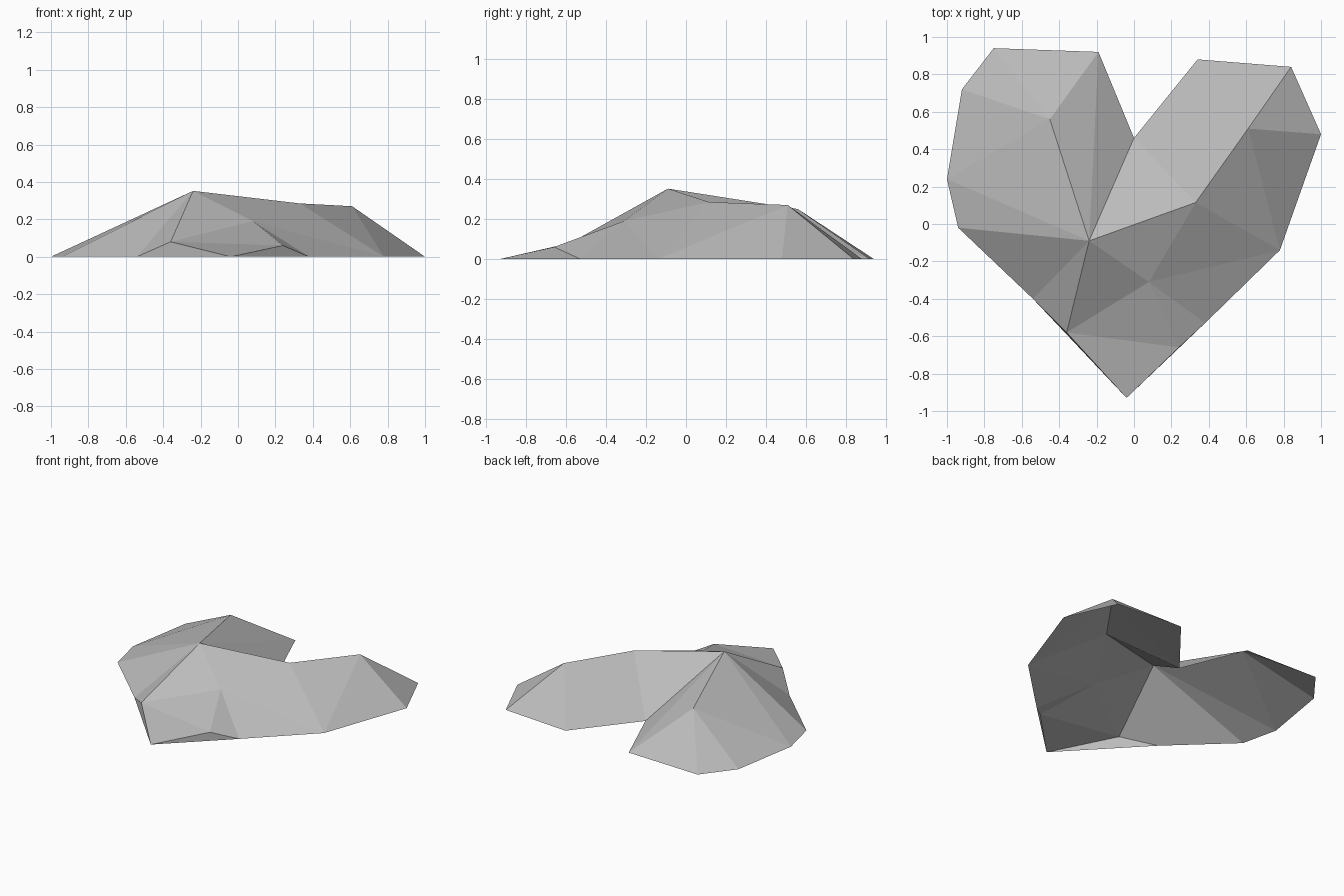
import bpy, bmesh

if "Cube" in bpy.data.objects:
    bpy.data.objects.remove(bpy.data.objects["Cube"])

stone = bpy.data.materials.new("stone grey")
stone.diffuse_color = (0.5, 0.5, 0.5, 1)
stone.use_nodes = True
stone.node_tree.nodes["Principled BSDF"].inputs["Base Color"].default_value = stone.diffuse_color

# Ground outline of the heart, clockwise from the left side
outline = dict(zip("ABCDENGHIJKLM", [
    (-.94, -.02), (-1, .24), (-.92, .72), (-.75, .94), (-.19, .92), (0, .46),
    (.34, .88), (.84, .84), (1, .48), (.78, -.14), (.38, -.53), (-.04, -.93), (-.54, -.40)]))

# Raised points: peak, left lobe, right lobe, ridge, front slope, two low front chips
raised = dict(zip("PQRSTUV", [
    (-.24, -.09, .352), (-.45, .56, .25), (.61, .51, .27), (.33, .115, .285),
    (.08, -.31, .19), (-.36, -.58, .08), (.24, -.66, .06)]))

# Facet fans: hub point, then its neighbours counter-clockwise
fans = ["Q EDCBPE",   # left lobe
        "P BAMUTSNE", # peak
        "N SRG",      # notch side of the right lobe
        "R SJIHG",    # right lobe
        "T UVKJS",    # front slope
        "U MLV",      # front left chip
        "V LK"]       # front right chip

bm = bmesh.new()
point = {k: bm.verts.new((x, y, 0)) for k, (x, y) in outline.items()}
point.update({k: bm.verts.new(co) for k, co in raised.items()})
for fan in fans:
    hub, ring = fan.split()
    for a, b in zip(ring, ring[1:]):
        bm.faces.new((point[hub], point[a], point[b]))

# Open-bottomed faceted shell
mesh = bpy.data.meshes.new("heart_rock")
bm.to_mesh(mesh)
bm.free()
mesh.materials.append(stone)
rock = bpy.data.objects.new("heart_rock", mesh)
bpy.context.collection.objects.link(rock)
